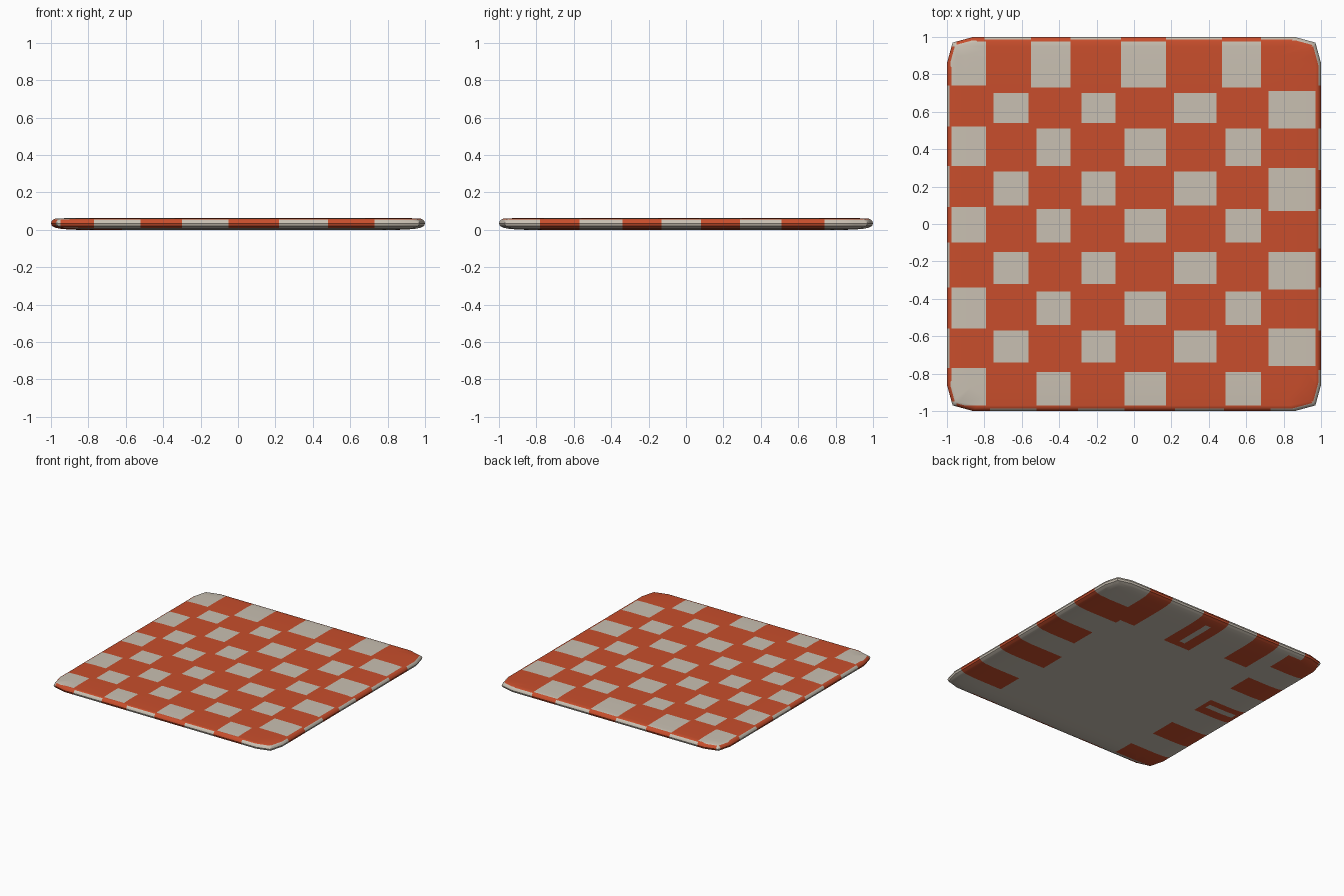
import bpy, bmesh
from mathutils import Vector

if "Cube" in bpy.data.objects:
    bpy.data.objects.remove(bpy.data.objects["Cube"])

def material(name, rgb):
    m = bpy.data.materials.new(name)
    m.diffuse_color = (*rgb, 1)
    m.use_nodes = True
    m.node_tree.nodes["Principled BSDF"].inputs["Base Color"].default_value = m.diffuse_color
    return m

RED = material("orange red", (0.58, 0.076, 0.025))
CREAM = material("warm cream", (0.584, 0.527, 0.445))

# Checker rows from back to front: (inner y range), (y range of the edge square)
rows = [((.73, .98), (.74, .98)), ((.54, .70), (.51, .71)),
        ((.31, .51), (.31, .52)), ((.10, .28), (.07, .30)),
        ((-.10, .08), (-.10, .09)), ((-.32, -.15), (-.35, -.15)),
        ((-.54, -.36), (-.56, -.34)), ((-.74, -.57), (-.76, -.56)),
        ((-.97, -.79), (-.97, -.77))]
even_cols = [(-.98, -.79), (-.52, -.34), (-.05, .17), (.49, .68)]
odd_cols = [(-.75, -.565), (-.28, -.10), (.215, .44), (.72, .97)]
squares = []
for i, (inner, edge) in enumerate(rows):
    cols = even_cols if i % 2 == 0 else odd_cols
    for j, (x0, x1) in enumerate(cols):
        at_edge = j == (0 if i % 2 == 0 else 3)
        if i == 0 and j == 1:
            x0 = -.55
        if i == 0 and j > 1:
            x0 -= .02
        squares.append((x0, x1, *(edge if at_edge else inner)))

# Orange stripes round the rim (along x for front and back, along y for the sides)
front_red = [(-.95, -.77), (-.52, -.30), (-.05, .22), (.48, .73)]
back_red = [(-.95, -.80), (-.55, -.34), (-.07, .17), (.47, .68)]
left_red = [(-.95, -.77), (-.56, -.34), (-.10, .09), (.31, .52), (.74, .95)]
right_red = [(-.78, -.57), (-.34, -.13), (.08, .29), (.51, .74)]

# Orange patches running in under the slab: (x0, x1, y0, y1)
under = [(x, 1, *r) for x, r in zip((.62, .58, .64, .60), right_red)]
under += [(-1, x, *r) for x, r in zip((-.62, -.65, -.66, -.66, -.68), left_red)]
under += [(*r, y, 1) for y, r in zip((.74, .62, .54, .56), back_red)]
slits = [(.02, .07, .60, .90), (-.95, -.70, -.02, .03)]

# Slab body: stacked chamfered outlines
outline = [(.86, 1), (.97, .97), (1, .86)]
quarter = [Vector(p) for p in outline]
ring = []
for sx, sy in ((1, 1), (1, -1), (-1, -1), (-1, 1)):
    pts = [(p.x * sx, p.y * sy) for p in quarter]
    ring += pts if sx * sy > 0 else pts[::-1]
layers = [(.86, 0), (.94, .004), (.975, .011), (.995, .021), (1, .035),
          (.995, .048), (.986, .056), (.975, .060), (.90, .063)]
bm = bmesh.new()
loops = [[bm.verts.new((x * s, y * s, z)) for x, y in ring] for s, z in layers]
n = len(ring)
for a, b in zip(loops, loops[1:]):
    for k in range(n):
        bm.faces.new((a[k], a[(k + 1) % n], b[(k + 1) % n], b[k]))
bm.faces.new(loops[0])
bm.faces.new(loops[-1])
bmesh.ops.recalc_face_normals(bm, faces=bm.faces)

# Cut the surface along every colour border
boxes = squares + under + slits
xs = {v for b in boxes for v in b[:2]} | {v for r in front_red + back_red for v in r}
ys = {v for b in boxes for v in b[2:]} | {v for r in left_red + right_red for v in r}
for axis, values in ((0, xs), (1, ys)):
    for v in sorted(values):
        if abs(v) < .99:
            co, no = Vector((0, 0, 0)), Vector((0, 0, 0))
            co[axis], no[axis] = v, 1
            bmesh.ops.bisect_plane(bm, geom=bm.verts[:] + bm.edges[:] + bm.faces[:],
                                   dist=1e-5, plane_co=co, plane_no=no)

def in_box(c, boxes):
    return any(x0 < c.x < x1 and y0 < c.y < y1 for x0, x1, y0, y1 in boxes)

def in_stripe(v, stripes):
    return any(a < v < b for a, b in stripes)

def is_red(c):
    if c.z > .057:                                   # top checks
        return c.z < .0601 and max(abs(c.x), abs(c.y)) > .977 or not in_box(c, squares)
    if c.z < .010:                                   # underside patches
        return in_box(c, under) and not in_box(c, slits)
    if abs(c.x) > abs(c.y):                          # rim stripes
        return in_stripe(c.y, right_red if c.x > 0 else left_red)
    return in_stripe(c.x, back_red if c.y > 0 else front_red)

for f in bm.faces:
    f.material_index = 0 if is_red(f.calc_center_median()) else 1
    f.smooth = True

mesh = bpy.data.meshes.new("checkered_slab")
bm.to_mesh(mesh)
bm.free()
mesh.materials.append(RED)
mesh.materials.append(CREAM)
slab = bpy.data.objects.new("checkered_slab", mesh)
bpy.context.collection.objects.link(slab)
bpy.context.view_layer.objects.active = slab
slab.select_set(True)
bpy.ops.object.shade_smooth_by_angle(angle=0.7)
